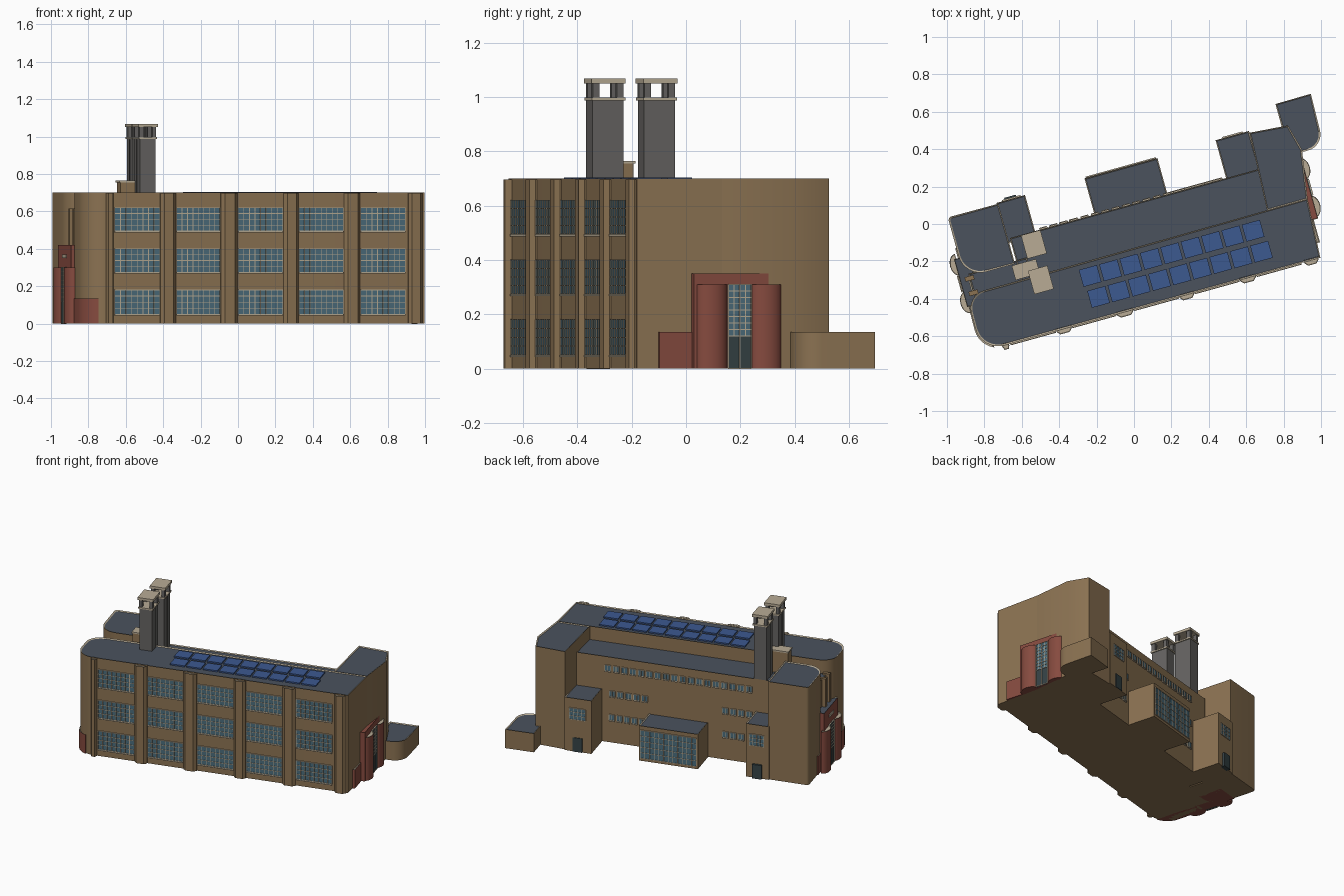
import bpy, bmesh, math
from mathutils import Vector, Matrix

if "Cube" in bpy.data.objects:
    bpy.data.objects.remove(bpy.data.objects["Cube"])

YAW = math.radians(15.5)   # whole building is turned on the plot


def mat(name, r, g, b):
    m = bpy.data.materials.new(name)
    m.diffuse_color = (r, g, b, 1)
    m.use_nodes = True
    m.node_tree.nodes["Principled BSDF"].inputs["Base Color"].default_value = m.diffuse_color
    return m


BRICK = mat("brick", .26, .17, .085)
ROOF = mat("roof", .07, .085, .11)
CREAM = mat("cream", .48, .41, .30)
RED = mat("red_brick", .24, .07, .05)
GLASS = mat("glass", .07, .15, .20)
DOOR = mat("door", .035, .055, .06)
GREY = mat("flue_grey", .13, .125, .12)
BLUE = mat("solar_blue", .045, .10, .28)


def finish(name, bm, mats):
    bmesh.ops.recalc_face_normals(bm, faces=bm.faces)
    me = bpy.data.meshes.new(name)
    bm.to_mesh(me)
    bm.free()
    for m in mats:
        me.materials.append(m)
    ob = bpy.data.objects.new(name, me)
    ob.rotation_euler.z = YAW
    bpy.context.collection.objects.link(ob)
    return ob


def rounded(pts, n=8):
    """Polygon from (x, y[, radius]) corners with arcs at the rounded ones."""
    out = []
    for i, p in enumerate(pts):
        c = Vector(p[:2])
        if len(p) < 3:
            out.append(c)
            continue
        a = (Vector(pts[i - 1][:2]) - c).normalized()
        b = (Vector(pts[(i + 1) % len(pts)][:2]) - c).normalized()
        half = a.angle(b) / 2
        o = c + (a + b).normalized() * p[2] / math.sin(half)
        t = p[2] / math.tan(half)
        s, e = c + a * t - o, c + b * t - o
        turn = s.angle_signed(e)
        for k in range(n + 1):
            out.append(o + Matrix.Rotation(-turn * k / n, 2) @ s)
    return out


def block(name, pts, h, wall=BRICK, top=ROOF, rim=.009):
    """Prism with a cream coping and a sunken flat roof."""
    bm = bmesh.new()
    f = bm.faces.new([bm.verts.new((p[0], p[1], 0)) for p in pts])
    ext = bmesh.ops.extrude_face_region(bm, geom=[f])["geom"]
    bmesh.ops.translate(bm, verts=[g for g in ext if isinstance(g, bmesh.types.BMVert)], vec=(0, 0, h))
    bmesh.ops.recalc_face_normals(bm, faces=bm.faces)
    cap = max(bm.faces, key=lambda q: q.calc_center_median().z)
    ring = bmesh.ops.inset_individual(bm, faces=[cap], thickness=rim, depth=-.006)["faces"]
    for q in ring:
        q.material_index = 1
    cap.material_index = 2
    return finish(name, bm, [wall, CREAM, top])


def rect(u0, u1, v0, v1):
    return [(u0, v0), (u1, v0), (u1, v1), (u0, v1)]


def add_box(bm, lo, hi, mi=0, m=Matrix()):
    lo, hi = Vector(lo), Vector(hi)
    mx = m @ Matrix.Translation((lo + hi) / 2) @ Matrix.Diagonal((*(hi - lo), 1))
    vs = bmesh.ops.create_cube(bm, size=1, matrix=mx)["verts"]
    for f in {f for v in vs for f in v.link_faces}:
        f.material_index = mi


def box(name, lo, hi, m):
    bm = bmesh.new()
    add_box(bm, lo, hi)
    return finish(name, bm, [m])


def window(bm, a, b, z0, z1, nx, nz, mi=0):
    """Glazed panel from a to b (outside is to the right of a->b) with glazing bars."""
    a, b = Vector(a), Vector(b)
    d = b - a
    w = d.length
    m = Matrix.Translation((a.x, a.y, 0)) @ Matrix.Rotation(math.atan2(d.y, d.x), 4, 'Z')
    add_box(bm, (0, -.004, z0), (w, .01, z1), mi, m)
    t = .0018
    for i in range(nx + 1):
        add_box(bm, (w * i / nx - t, -.007, z0), (w * i / nx + t, 0, z1), 1, m)
    for k in range(nz + 1):
        z = z0 + (z1 - z0) * k / nz
        add_box(bm, (0, -.007, z - t), (w, 0, z + t), 1, m)


# main masses
front = [(.912, -.44), (.93, -.118), (-.965, -.128, .10), (-.968, -.44, .125)]
west = [(-.67, -.035), (-.67, .298), (-.95, .30, .02), (-.95, -.035, .12)]
block("front_hall", rounded(front), .70)
block("west_rear_block", rounded(west), .70)
block("east_rear_block", [(.705, -.12), (.93, -.12), (.972, .145), (.934, .288), (.725, .305)], .70)
block("rear_range", rect(-.66, .73, -.14, .105), .61)
block("west_link", rect(-.925, -.6, -.16, -.02), .61)
block("west_annex", rect(-.68, -.52, .08, .305), .38)
block("east_annex", rect(.54, .725, .09, .315), .38)
block("rear_bay", rect(-.19, .215, .09, .306), .25)
block("east_low_lobby", rounded([(.90, .416), (1.097, .418), (1.09, .13, .09), (.93, .13), (.9, .2)]), .135)

# red plinths around the entrance corners
fr = rounded([(.9, -.445), (.9, -.123), (-.970, -.123, .10), (-.974, -.446, .125)])
block("front_plinth", [p for p in fr if p.x < -.885], .135, RED, CREAM)
wr = rounded([(-.8, -.04), (-.8, .13), (-.956, .13), (-.956, -.04, .12)])
block("west_plinth", wr, .135, RED, CREAM)
block("east_plinth", rect(.88, .932, -.36, -.19), .135, RED, CREAM)

# front pilasters, splayed in plan
bays = [(-.66, -.42), (-.33, -.097), (0, .238), (.325, .562), (.655, .893)]
to_u = lambda x: (x - .1176) / .9636
edges = [(-.705, -.668)] + [(bays[i][1] + .004, bays[i + 1][0] - .004) for i in range(4)] + [(.91, .985)]
for i, (a, b) in enumerate(edges):
    a, b = to_u(a), to_u(b)
    s = (b - a) * .2
    block(f"pilaster_{i}", [(a, -.43), (a, -.446), (a + s, -.464), (b - s, -.464), (b, -.446), (b, -.43)],
          .697, BRICK, CREAM, .004)

# front windows: five bays, three floors, with sills
bm = bmesh.new()
for a, b in bays:
    for z0, z1 in ((.05, .18), (.275, .40), (.495, .62)):
        window(bm, (to_u(a), -.44), (to_u(b), -.44), z0, z1, 8, 4)
        add_box(bm, (to_u(a), -.449, z0 - .008), (to_u(b), -.43, z0), 1)
finish("front_windows", bm, [GLASS, CREAM])

# rear windows
bm = bmesh.new()
for u0, u1, z, n in ((-.5, .53, .51, 18), (.22, .50, .33, 5), (-.5, -.28, .33, 4), (-.5, -.28, .16, 4), (.24, .5, .16, 5)):
    step = (u1 - u0) / n
    for i in range(n):
        u = u0 + step * (i + .12)
        window(bm, (u + step * .7, .105), (u, .105), z, z + .04, 2, 1)
        add_box(bm, (u, .1, z - .006), (u + step * .7, .115, z), 1)
window(bm, (.205, .306), (-.18, .306), .02, .22, 12, 5)
window(bm, (-.545, .305), (-.645, .305), .23, .31, 4, 3)
window(bm, (.69, .315), (.58, .315), .23, .31, 4, 3)
finish("rear_windows", bm, [GLASS, CREAM])
for n, u in (("west_rear_door", -.6), ("east_rear_door", .635)):
    box(n, (u - .032, .29, 0), (u + .032, .32, .10), DOOR)


# entrances: backing slab, bulging piers, tall window over a door
def entrance(name, side, face, slab_h, pier_h):
    x0, x1 = sorted((face - side * .07, face + side * .012))
    block(name + "_surround", rect(x0, x1, -.235 if side > 0 else -.19, .105 if side > 0 else .075),
          slab_h, RED, ROOF if side < 0 else RED, .005)
    for i, v in enumerate((.042, -.166)):
        pts = [(face + side * .042 * math.sin(t), v + .06 * math.cos(t))
               for t in (math.pi * k / 12 for k in range(13))]
        block(f"{name}_pier_{i}", pts, pier_h, RED, CREAM, .003)
    b = bmesh.new()
    p, q = (face + side * .014, -.106), (face + side * .014, -.018)
    if side < 0:
        p, q = q, p
    window(b, p, q, .12, pier_h, 4, 8)
    window(b, p, q, 0, .12, 2, 1, 2)
    finish(name + "_glazing", b, [GLASS, CREAM, DOOR])


entrance("east_entrance", 1, .945, .35, .31)
entrance("west_entrance", -1, -.966, .42, .30)
box("west_entrance_ornament", (-.983, -.10, .35), (-.97, -.02, .37), CREAM)
for i, v in enumerate((-.125, -.045)):
    box(f"west_fin_{i}", (-.95, v - .012, 0), (-.9, v + .012, .615), BRICK)
bm = bmesh.new()
window(bm, (-.926, -.057), (-.926, -.113), .42, .59, 2, 5)
finish("west_stair_window", bm, [GLASS, CREAM])

# rooftop penthouse
bm = bmesh.new()
add_box(bm, (-.685, -.115, .55), (-.56, -.045, .755))
add_box(bm, (-.69, -.12, .755), (-.555, -.04, .765), 1)
finish("roof_penthouse", bm, [BRICK, CREAM])

# twin chimneys with open crowns
for i, (u, v) in enumerate(((-.545, .038), (-.56, -.155))):
    bm = bmesh.new()
    w, d = .044, .059
    add_box(bm, (u - w, v - d, .35), (u + w, v + d, .99))
    for s in (-1, 1):
        add_box(bm, (u + s * w - .003, v - .006, .6), (u + s * w + .003, v + .006, .985))
    add_box(bm, (u - w - .007, v - d - .005, .988), (u + w + .007, v + d + .005, .998), 1)
    for su in (-1, 1):
        for sv in (-1, 1):
            x, y = u + su * (w - .008), v + sv * (d - .013)
            add_box(bm, (x - .011, y - .013, .99), (x + .011, y + .013, 1.055))
    add_box(bm, (u - w - .01, v - d - .006, 1.05), (u + w + .01, v + d + .006, 1.068), 1)
    finish(f"chimney_{i}", bm, [GREY, CREAM])

# solar array
bm = bmesh.new()
for r, v in enumerate((-.205, -.325)):
    for k in range(9):
        u = -.30 + .013 * r + k * .113
        add_box(bm, (u - .05, v - .047, .69), (u + .05, v + .047, .703))
finish("solar_panels", bm, [BLUE])

# soft shading on the curved walls only
for ob in bpy.context.scene.objects:
    ob.select_set(True)
    bpy.context.view_layer.objects.active = ob
bpy.ops.object.shade_smooth_by_angle(angle=math.radians(25))
